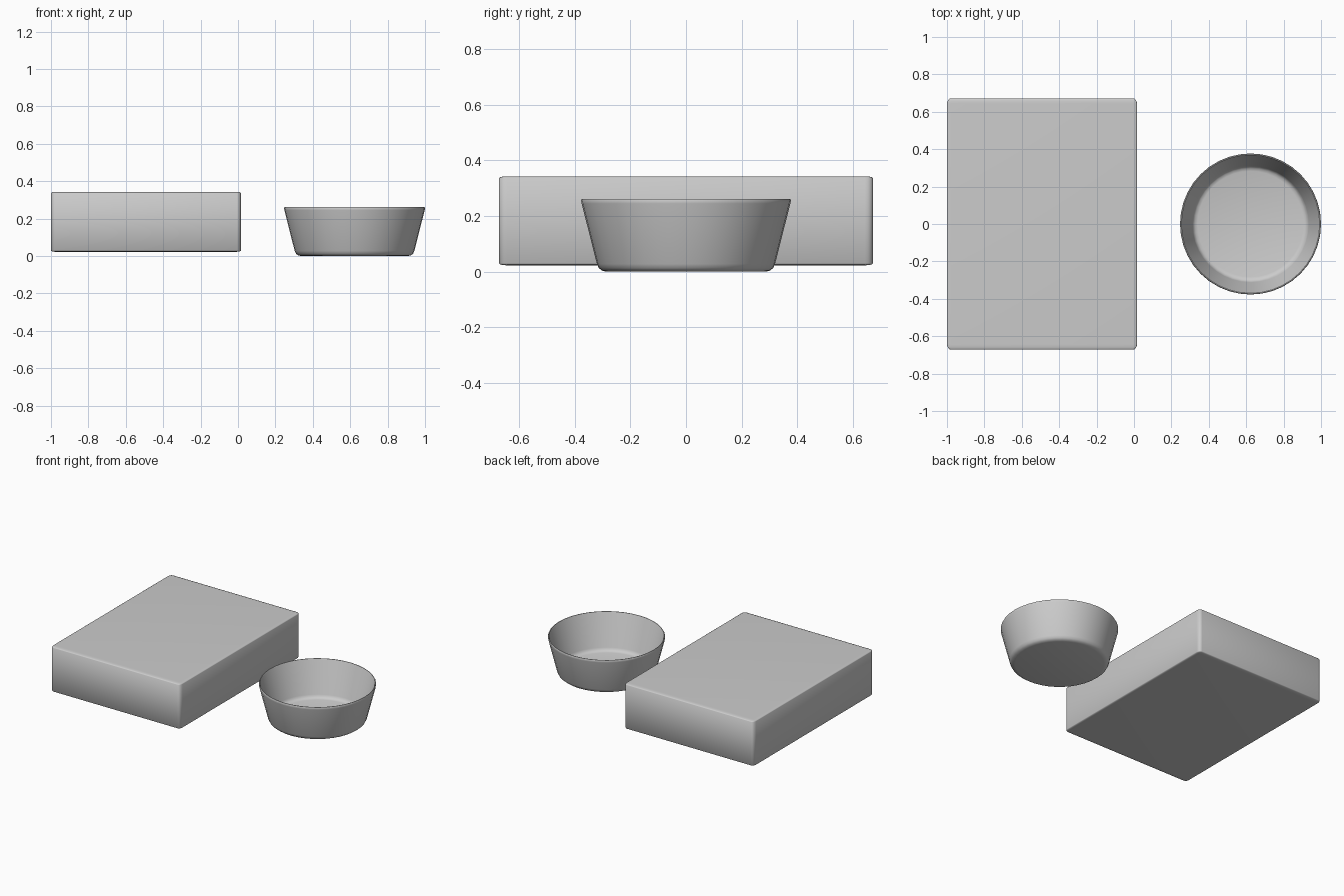
import bpy, bmesh, math

if "Cube" in bpy.data.objects:
    bpy.data.objects.remove(bpy.data.objects["Cube"])


def finish(name, bm):
    mesh = bpy.data.meshes.new(name)
    bmesh.ops.recalc_face_normals(bm, faces=bm.faces[:])
    bm.to_mesh(mesh)
    bm.free()
    ob = bpy.data.objects.new(name, mesh)
    bpy.context.collection.objects.link(ob)
    bpy.ops.object.select_all(action='DESELECT')
    ob.select_set(True)
    bpy.context.view_layer.objects.active = ob
    bpy.ops.object.shade_smooth_by_angle(angle=math.radians(40))
    return ob


# Block: unit cube with rounded edges, stretched so the rounding is flatter in z
bm = bmesh.new()
bmesh.ops.create_cube(bm, size=1)
bmesh.ops.bevel(bm, geom=bm.edges[:], offset=0.022, segments=4, profile=0.5,
                affect='EDGES')
bmesh.ops.scale(bm, vec=(1.016, 1.344, 0.32), verts=bm.verts[:])
bmesh.ops.translate(bm, vec=(-0.492, 0, 0.183), verts=bm.verts[:])
finish("block", bm)

# Bowl: thin-walled profile, outside from base to rim then back down inside
profile = [(0, 0), (0.285, 0), (0.302, 0.004), (0.313, 0.013), (0.320, 0.028),
           (0.375, 0.245), (0.377, 0.256), (0.374, 0.262), (0.370, 0.262),
           (0.367, 0.256), (0.312, 0.034), (0.306, 0.022), (0.297, 0.014),
           (0.283, 0.010), (0, 0.010)]
bm = bmesh.new()
verts = [bm.verts.new((r, 0, z)) for r, z in profile]
edges = [bm.edges.new(pair) for pair in zip(verts, verts[1:])]
bmesh.ops.spin(bm, geom=verts + edges, cent=(0, 0, 0), axis=(0, 0, 1),
               angle=math.tau, steps=40)
bmesh.ops.remove_doubles(bm, verts=bm.verts[:], dist=0.0005)
bmesh.ops.translate(bm, vec=(0.623, 0, 0), verts=bm.verts[:])
finish("bowl", bm)
